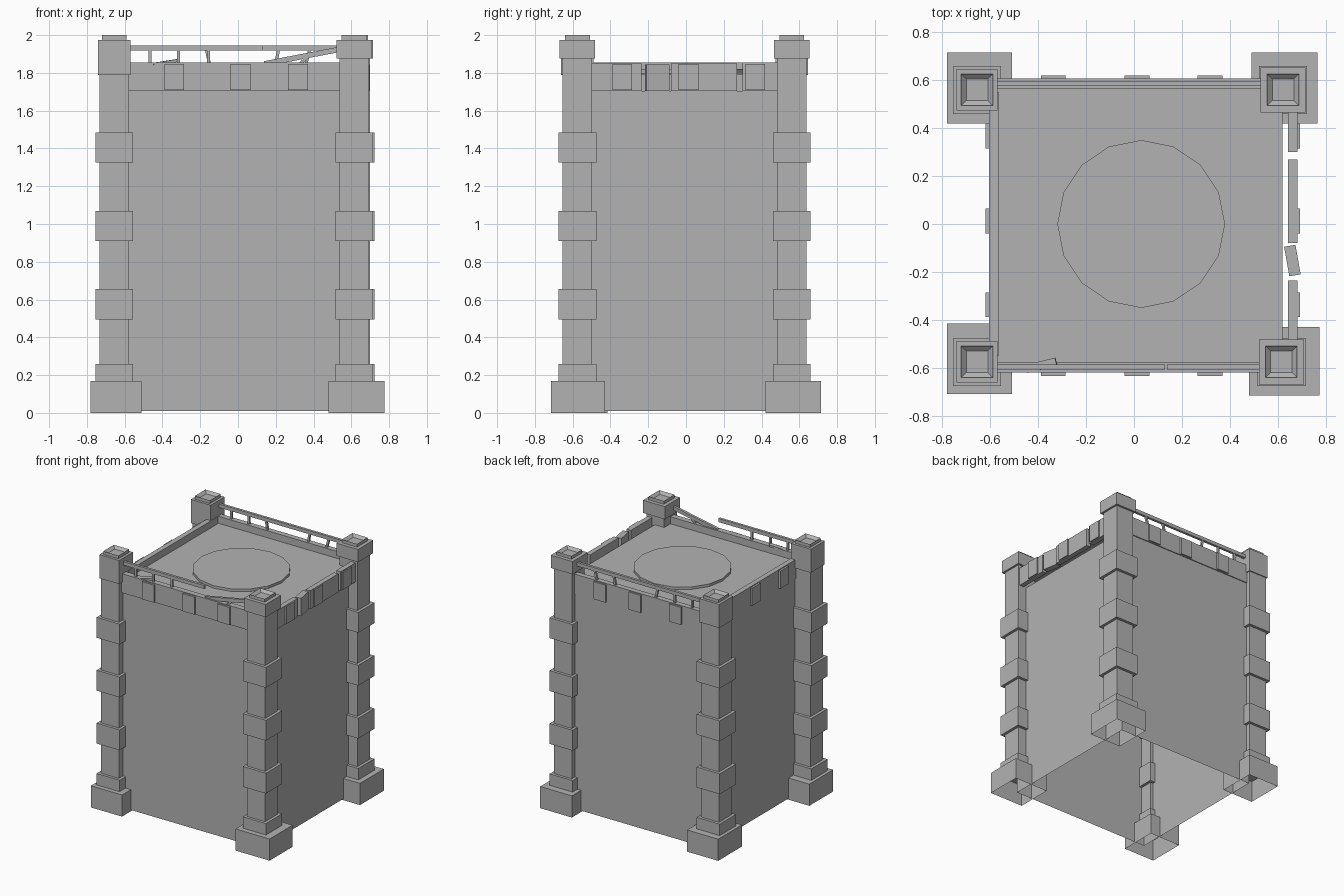
import bpy, bmesh, math
from mathutils import Matrix, Vector

if "Cube" in bpy.data.objects:
    bpy.data.objects.remove(bpy.data.objects["Cube"], do_unlink=True)

stone = bpy.data.materials.new("grey stone")
stone.use_nodes = True
GREY = (0.45, 0.45, 0.45, 1)
stone.diffuse_color = GREY
stone.node_tree.nodes["Principled BSDF"].inputs["Base Color"].default_value = GREY


def finish(name, bm):
    mesh = bpy.data.meshes.new(name)
    bm.to_mesh(mesh)
    bm.free()
    mesh.materials.append(stone)
    obj = bpy.data.objects.new(name, mesh)
    bpy.context.scene.collection.objects.link(obj)
    return obj


def add_box(bm, x, y, z, open_ends=(), turn=None):
    """Box from (min, max) ranges; open_ends lists -1 / 1 for a missing bottom / top."""
    mid = Vector([sum(r) / 2 for r in (x, y, z)])
    size = [r[1] - r[0] for r in (x, y, z)]
    mat = Matrix.Translation(mid) @ (turn or Matrix()) @ Matrix.Diagonal((*size, 1))
    verts = bmesh.ops.create_cube(bm, size=1, matrix=mat)["verts"]
    faces = {f for v in verts for f in v.link_faces}
    for f in faces:
        f.normal_update()
    gone = [f for f in faces if round(f.normal.z) in open_ends]
    bmesh.ops.delete(bm, geom=gone, context="FACES_ONLY")
    return [f for f in faces if f.is_valid]


def box(name, x, y, z, open_ends=(), turn=None):
    bm = bmesh.new()
    add_box(bm, x, y, z, open_ends, turn)
    return finish(name, bm)


def bar(name, a, b, width, height):
    """Straight beam between two points."""
    a, b = Vector(a), Vector(b)
    bm = bmesh.new()
    mat = (Matrix.Translation((a + b) / 2) @ (b - a).to_track_quat("X", "Z").to_matrix().to_4x4()
           @ Matrix.Diagonal(((b - a).length, width, height, 1)))
    bmesh.ops.create_cube(bm, size=1, matrix=mat)
    return finish(name, bm)


# Hollow walls, open below, and the roof with its round hatch
box("walls", (-0.6, 0.62), (-0.6, 0.6), (0.01, 1.705), (-1, 1))
box("roof", (-0.57, 0.62), (-0.58, 0.57), (1.79, 1.8))
bm = bmesh.new()
bmesh.ops.create_cone(bm, cap_ends=True, segments=16, radius1=0.35, radius2=0.35, depth=0.02,
                      matrix=Matrix.Translation((0.03, 0, 1.81)))
finish("roof_hatch", bm)


# Corner pillars: base, step, shaft, bands and a stepped hollow cap
def pillar(name, px, py, base_x, base_y, cap_half, cap_low):
    bm = bmesh.new()

    def block(half, low, high, ends=()):
        return add_box(bm, (px - half, px + half), (py - half, py + half), (low, high), ends)

    add_box(bm, base_x, base_y, (0, 0.17), (-1,))
    block(0.1, 0.17, 0.26)
    block(0.078, 0.26, 1.9)
    for low in (0.495, 0.91, 1.325):
        block(0.1, low, low + 0.16)
    block(cap_half, cap_low, 1.975)
    faces = block(0.066, 1.975, 2.0)
    top = max(faces, key=lambda f: f.calc_center_median().z)
    bmesh.ops.inset_region(bm, faces=[top], thickness=0.03, depth=0)
    bmesh.ops.translate(bm, verts=top.verts, vec=(0, 0, -0.02))
    finish(name, bm)


pillar("front_right_pillar", -0.655, -0.575, (-0.78, -0.51), (-0.71, -0.415), 0.086, 1.79)
pillar("back_right_pillar", -0.655, 0.56, (-0.78, -0.51), (0.42, 0.715), 0.086, 1.79)
pillar("front_left_pillar", 0.615, -0.575, (0.48, 0.775), (-0.715, -0.43), 0.094, 1.875)
pillar("back_left_pillar", 0.622, 0.56, (0.49, 0.765), (0.42, 0.715), 0.094, 1.875)

# Parapet bands around the roof
BAND = (1.705, 1.855)
box("front_parapet", (-0.6, 0.56), (-0.62, -0.575), BAND)
box("back_parapet", (-0.6, 0.56), (0.565, 0.607), BAND)
box("right_parapet", (-0.605, -0.565), (-0.55, 0.55), BAND)

# Broken left parapet, pushed away from the roof
for i, (low, high, top) in enumerate([(-0.52, -0.235, 1.85), (-0.08, 0.27, 1.85), (0.3, 0.5, 1.855)]):
    box(f"left_parapet_{i}", (0.643, 0.682), (low, high), (1.705, top))
box("left_parapet_loose_piece", (0.637, 0.685), (-0.215, -0.09), (1.705, 1.845),
    turn=Matrix.Rotation(math.radians(10), 4, "Z"))

# Corbel blocks on the parapets
CORBEL = (1.71, 1.848)
for i, c in enumerate((-0.337, 0.013, 0.367)):
    span = (c - 0.052, c + 0.052)
    side = (c - 0.052, c + 0.052)
    front = (span[0], span[1]) if i < 2 else (0.265, 0.37)
    box(f"front_corbel_{i}", front, (-0.635, -0.61), CORBEL)
    box(f"back_corbel_{i}", front, (0.6, 0.62), CORBEL)
    box(f"right_corbel_{i}", (-0.62, -0.6), side, CORBEL)
    box(f"left_corbel_{i}", (0.675, 0.692), side, CORBEL)

# Whole back railing
bar("back_rail", (-0.58, 0.587, 1.932), (0.55, 0.587, 1.932), 0.02, 0.028)
for i, (x, lean) in enumerate([(-0.467, 0), (-0.315, 0), (-0.152, -0.015), (0.2, 0.015), (0.36, 0.02)]):
    bar(f"back_baluster_{i}", (x, 0.587, 1.85), (x + lean, 0.587, 1.925), 0.016, 0.016)

# Broken front railing with its fallen half
bar("front_rail", (-0.58, -0.597, 1.932), (0.13, -0.597, 1.932), 0.02, 0.028)
for i, x in enumerate((-0.467, -0.315, -0.155)):
    bar(f"front_baluster_{i}", (x, -0.597, 1.85), (x, -0.597, 1.925), 0.016, 0.016)
bar("front_rail_fallen", (0.14, -0.597, 1.848), (0.54, -0.597, 1.925), 0.02, 0.028)
bar("front_baluster_fallen", (0.33, -0.597, 1.85), (0.37, -0.597, 1.885), 0.016, 0.016)
bar("front_rail_splinter", (-0.45, -0.605, 1.845), (-0.325, -0.575, 1.865), 0.035, 0.015)
